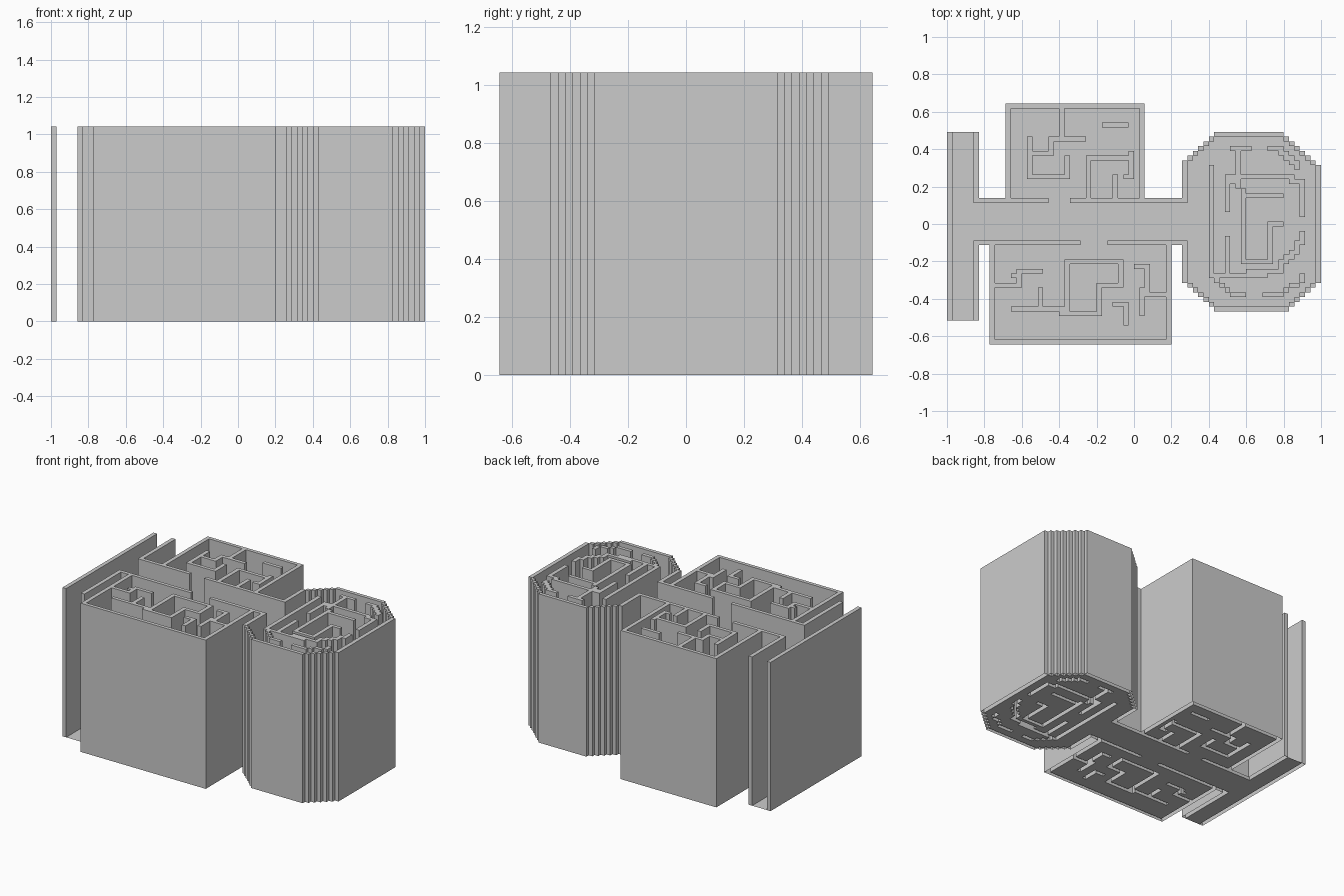
import bpy, bmesh

if "Cube" in bpy.data.objects:
    bpy.data.objects.remove(bpy.data.objects["Cube"])

NX, NY, H = 70, 51, 1.043
CX, CY = 2 / NX, 1.286 / NY

mask, wall = set(), set()


def area(x0, y0, x1, y1):
    return {(x, y) for x in range(x0, x1) for y in range(y0, y1)}


def run(*pts):
    """Wall one cell thick through the given cells; diagonals become steps."""
    for (xa, ya), (xb, yb) in zip(pts, pts[1:] or pts):
        n = max(abs(xb - xa), abs(yb - ya), 1)
        for i in range(n + 1):
            wall.add((round(xa + (xb - xa) * i / n), round(ya + (yb - ya) * i / n)))


# Footprint: end passage, main passage, two rectangular rooms, octagonal room
mask |= area(0, 5, 6, 45) | area(5, 21, 46, 31)
mask |= area(11, 30, 37, 51) | area(8, 0, 42, 22)
for x, y in area(44, 7, 70, 45):
    l, r, b, t = x - 44, 69 - x, y - 7, 44 - y
    if l + b >= 6 and l + t >= 6 and r + b >= 6 and r + t >= 7:
        mask.add((x, y))

# Outer walls follow the footprint; the end passage stays open at both ends
for x, y in mask:
    if any(n not in mask for n in ((x + 1, y), (x - 1, y), (x, y + 1), (x, y - 1))):
        wall.add((x, y))
wall -= {(x, y) for x in range(1, 5) for y in (5, 44)}

# Passage walls with doorways
run((5, 30), (18, 30))
run((23, 30), (44, 30))
run((5, 21), (24, 21))
run((30, 21), (44, 21))

# Upper room
run((21, 50), (21, 43))
run((15, 43), (15, 41))
run((25, 43), (19, 43), (19, 40), (16, 40), (15, 40), (15, 35), (22, 35), (22, 39))
run((29, 46), (33, 46))
run((26, 31), (26, 39), (34, 39), (34, 35), (33, 35))
run((31, 31), (31, 35))
run((34, 40), (34, 39))

# Lower room
run((9, 12), (13, 12), (13, 15), (17, 15))
run((12, 14), (13, 14))
run((17, 11), (17, 7))
run((12, 7), (22, 7), (22, 17), (32, 17), (32, 12), (28, 12), (28, 6), (21, 6))
run((35, 16), (37, 16), (37, 10), (41, 10))
run((36, 11), (36, 6))
run((31, 8), (33, 8), (33, 4))

# Octagonal room: outer ring
run((49, 37), (49, 14), (59, 14))
run((52, 15), (52, 22))
run((56, 41), (53, 41))
run((54, 41), (54, 35))
run((52, 28), (52, 35), (64, 35))
run((64, 34), (66, 34), (66, 27))
run((60, 41), (62, 41), (62, 40), (65, 37))
run((63, 40), (65, 38))
run((66, 23), (66, 21), (65, 21), (65, 19), (62, 16))
run((64, 19), (62, 17))
run((56, 15), (62, 15))
# Octagonal room: lower arcs
run((50, 13), (53, 10), (55, 10))
run((59, 10), (62, 10), (63, 11), (65, 12), (66, 14))
# Octagonal room: inner spiral
run((53, 34), (54, 34), (54, 33), (55, 32))
run((62, 31), (56, 31), (55, 31), (55, 17), (60, 17), (60, 25), (62, 25))
wall &= mask


def build(name, quads):
    bm = bmesh.new()
    for q in quads:
        bm.faces.new([bm.verts.new(((x * CX) - 1, y * CY - 0.643, z)) for x, y, z in q])
    bmesh.ops.remove_doubles(bm, verts=bm.verts, dist=1e-4)
    bmesh.ops.dissolve_limit(bm, angle_limit=0.01, verts=bm.verts, edges=bm.edges)
    bmesh.ops.triangulate(bm, faces=[f for f in bm.faces if len(f.verts) > 4])
    me = bpy.data.meshes.new(name)
    bm.to_mesh(me)
    bm.free()
    bpy.context.collection.objects.link(bpy.data.objects.new(name, me))


def flat(x, y, z):
    return [(x, y, z), (x + 1, y, z), (x + 1, y + 1, z), (x, y + 1, z)]


# Thin floor between the walls
build("floor", [flat(x, y, 0) for x, y in sorted(mask - wall)])

# Tops and sides of the hollow walls, open underneath
tops, sides = [], []
for x, y in sorted(wall):
    tops.append(flat(x, y, H))
    corners = [(x, y), (x + 1, y), (x + 1, y + 1), (x, y + 1)]
    for i, n in enumerate(((x, y - 1), (x + 1, y), (x, y + 1), (x - 1, y))):
        if n not in wall:
            a, b = corners[i], corners[(i + 1) % 4]
            sides.append([(*a, 0), (*b, 0), (*b, H), (*a, H)])
build("wall_tops", tops)
build("wall_sides", sides)
